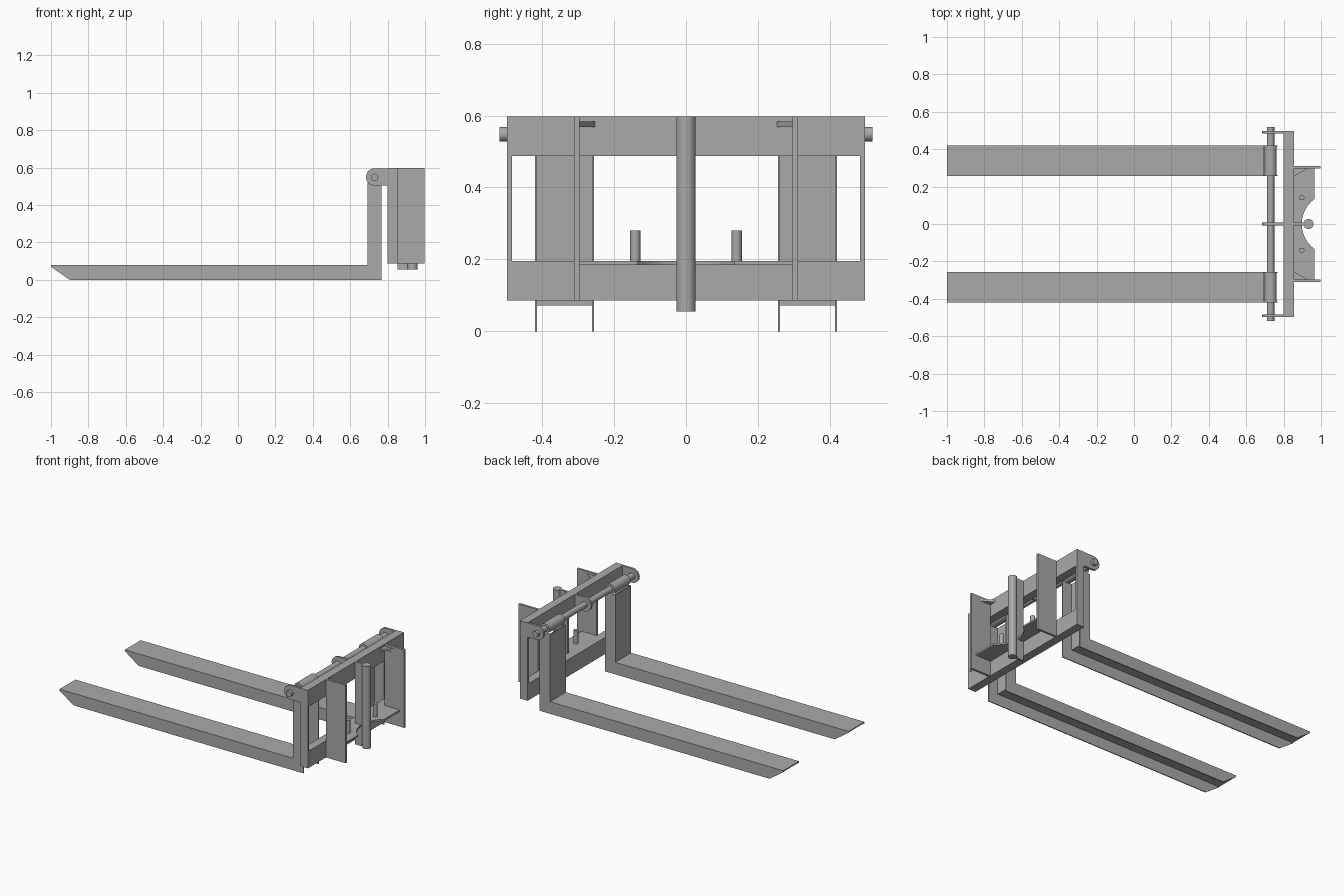
import bpy
import bmesh
from math import pi, cos, sin, radians
from mathutils import Matrix, Vector

cube = bpy.data.objects.get("Cube")
if cube:
    bpy.data.objects.remove(cube, do_unlink=True)

# One grey steel colour
steel = bpy.data.materials.new("steel_grey")
steel.use_nodes = True
grey = (0.4, 0.4, 0.4, 1)
steel.diffuse_color = grey
steel.node_tree.nodes["Principled BSDF"].inputs["Base Color"].default_value = grey


def finish(name, bm):
    bmesh.ops.recalc_face_normals(bm, faces=bm.faces)
    mesh = bpy.data.meshes.new(name)
    bm.to_mesh(mesh)
    bm.free()
    mesh.materials.append(steel)
    obj = bpy.data.objects.new(name, mesh)
    bpy.context.collection.objects.link(obj)
    return obj


def prism(name, points, axis, low, high):
    """Extrude an outline along y (points are x, z) or z (points are x, y)."""
    bm = bmesh.new()
    place = (lambda a, b: (a, low, b)) if axis == "y" else (lambda a, b: (a, b, low))
    face = bm.faces.new([bm.verts.new(place(a, b)) for a, b in points])
    ext = bmesh.ops.extrude_face_region(bm, geom=[face])
    verts = [v for v in ext["geom"] if isinstance(v, bmesh.types.BMVert)]
    shift = Vector((0, high - low, 0)) if axis == "y" else Vector((0, 0, high - low))
    bmesh.ops.translate(bm, verts=verts, vec=shift)
    return finish(name, bm)


def box(name, x, y, z):
    return prism(name, [(x[0], z[0]), (x[1], z[0]), (x[1], z[1]), (x[0], z[1])], "y", *y)


def rod(name, centre, radius, length, axis="z", sides=32):
    bm = bmesh.new()
    turn = Matrix.Rotation(pi / 2, 4, "X") if axis == "y" else Matrix()
    bmesh.ops.create_cone(bm, cap_ends=True, segments=sides, radius1=radius, radius2=radius,
                          depth=length, matrix=Matrix.Translation(centre) @ turn)
    obj = finish(name, bm)
    bpy.ops.object.select_all(action="DESELECT")
    obj.select_set(True)
    bpy.context.view_layer.objects.active = obj
    bpy.ops.object.shade_smooth_by_angle(angle=radians(35))
    return obj


def arc(cx, cy, r, start, end, steps):
    angles = [radians(start + (end - start) * i / steps) for i in range(steps + 1)]
    return [(cx + r * cos(a), cy + r * sin(a)) for a in angles]


TOP, BASE = 0.597, 0.086
FRAME = (0.8, 0.855)
PIN_X, PIN_Z = 0.73, 0.548
WALL = 0.006

# Carriage frame: two rails and two thin end posts
box("top_rail", FRAME, (-0.498, 0.498), (0.487, TOP))
box("bottom_rail", FRAME, (-0.498, 0.498), (BASE, 0.195))

# Lugs that carry the hinge bar
lug = [(0.8, 0.503), (0.8, TOP - 0.001)] + arc(PIN_X, PIN_Z + 0.002, 0.046, 90, 270, 16)

# Side profile of the fork flanges, and the folded web that joins them
flange = [(-1, 0.07), (-0.9, 0), (0.768, 0), (0.768, 0.52),
          (0.692, 0.52), (0.692, 0.079), (-1, 0.079)]
web = [(-1, 0.079), (-1, 0.072), (0.699, 0.072), (0.699, 0.52), (0.692, 0.52), (0.692, 0.079)]

for side, s in (("left", 1), ("right", -1)):
    def span(a, b):
        return tuple(sorted((s * a, s * b)))

    box(side + "_end_post", FRAME, span(0.484, 0.498), (0.195, 0.487))
    prism(side + "_lug", lug, "y", *span(0.484, 0.498))

    # Fork: an open channel, hung from a sleeve
    prism(side + "_fork_web", web, "y", *span(0.256 + WALL, 0.42 - WALL))
    prism(side + "_fork_inner_flange", flange, "y", *span(0.256, 0.256 + WALL))
    prism(side + "_fork_outer_flange", flange, "y", *span(0.42 - WALL, 0.42))
    rod(side + "_fork_sleeve", (PIN_X, s * 0.338, PIN_Z), 0.033, 0.164, "y")

    # Coupling plate with its corner brace
    box(side + "_coupling_plate", (0.855, 0.998), span(0.296, 0.311), (BASE, TOP))
    prism(side + "_corner_brace", [(0.855, s * 0.296), (0.925, s * 0.296), (0.855, s * 0.253)],
          "z", 0.568, 0.583)
    rod(side + "_shelf_peg", (0.897, s * 0.141, 0.237), 0.014, 0.088)

prism("centre_lug", lug, "y", -0.007, 0.007)
rod("hinge_bar", (PIN_X, 0, PIN_Z), 0.02, 1.038, "y")

# Shelf with a curved bite around the centre post
shelf = [(0.855, -0.296), (0.965, -0.296)] + arc(1.063, 0, 0.166, 234, 126, 24)
shelf += [(0.965, 0.296), (0.855, 0.296)]
prism("shelf", shelf, "z", 0.184, 0.195)

# Centre post and the plate tying it to the frame
rod("centre_post", (0.933, 0, 0.326), 0.027, 0.542)
box("post_web", (0.853, 0.912), (-0.007, 0.007), (0.056, TOP))
